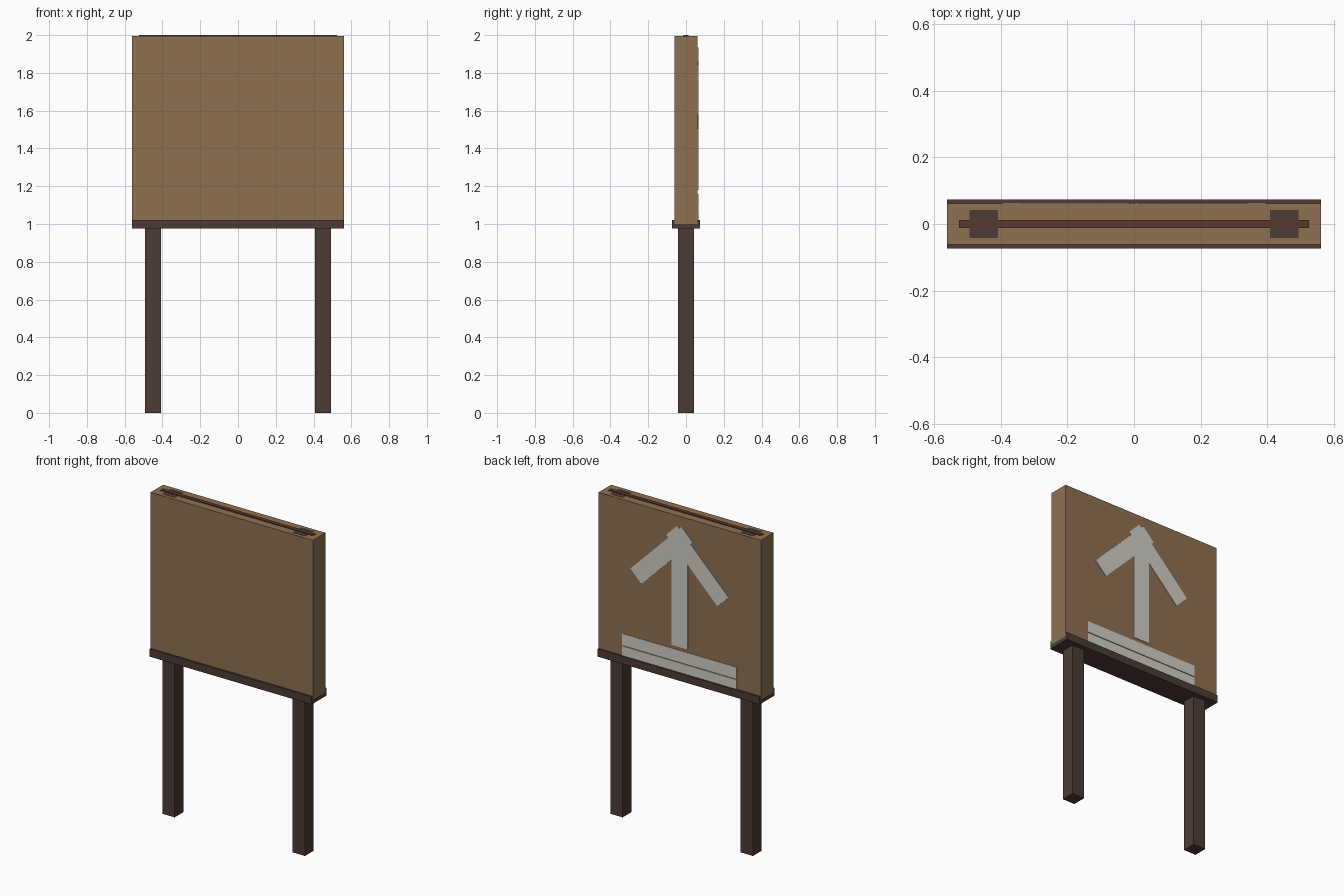
import bpy
import math

cube = bpy.data.objects.get("Cube")
if cube:
    bpy.data.objects.remove(cube, do_unlink=True)


def material(name, rgb):
    mat = bpy.data.materials.new(name)
    mat.use_nodes = True
    colour = (*rgb, 1)
    mat.diffuse_color = colour
    mat.node_tree.nodes["Principled BSDF"].inputs["Base Color"].default_value = colour
    return mat


wood = material("light brown wood", (0.275, 0.165, 0.083))
dark = material("dark brown wood", (0.074, 0.044, 0.035))
red_brown = material("red brown trim", (0.105, 0.04, 0.028))
white = material("off white paint", (0.64, 0.62, 0.56))


def box(name, centre, size, mat, tilt=0):
    """Box with the given centre and full size, turned about the y axis."""
    bpy.ops.mesh.primitive_cube_add(size=1, location=centre)
    obj = bpy.context.object
    obj.name = name
    obj.scale = size
    bpy.ops.object.transform_apply(location=False, rotation=False, scale=True)
    obj.rotation_euler.y = tilt
    obj.data.materials.append(mat)
    return obj


def span(name, x, y, z, mat):
    """Box given by its (low, high) limits on each axis."""
    limits = (x, y, z)
    return box(name, [(a + b) / 2 for a, b in limits], [b - a for a, b in limits], mat)


WIDTH = 0.56      # half width of the board
DEPTH = 0.062     # half depth of the board
RAIL = 0.074      # half depth of the rail

# Board and the thin strip along its top
span("board", (-WIDTH, WIDTH), (-DEPTH, DEPTH), (1.0, 1.995), wood)
span("top_strip", (-0.525, 0.525), (-0.012, 0.012), (1.97, 2.0), red_brown)

# Channel-shaped rail under the board
span("rail_base", (-WIDTH, WIDTH), (-RAIL, RAIL), (0.975, 1.0), dark)
span("rail_front_lip", (-WIDTH, WIDTH), (-RAIL, -DEPTH), (1.0, 1.022), dark)
span("rail_back_lip", (-WIDTH, WIDTH), (DEPTH, RAIL), (1.0, 1.022), dark)

# Posts run up through the board and show at its top
for side, x in (("left", 0.45), ("right", -0.45)):
    span(side + "_post", (x - 0.0425, x + 0.0425), (-0.0425, 0.0425), (0, 1.996), dark)

# Painted arrow on the back: shaft and two slanted arms
paint = (DEPTH - 0.001, DEPTH + 0.003)
span("arrow_shaft", (-0.056, 0.056), paint, (1.18, 1.86), white)
for side, sign in (("left", 1), ("right", -1)):
    box(side + "_arrow_arm", (sign * 0.1235, sum(paint) / 2, 1.719),
        (0.5, paint[1] - paint[0], 0.108), white, sign * math.pi / 4)

# Two painted bars below the arrow
for name, z in (("upper_bar", (1.088, 1.159)), ("lower_bar", (1.01, 1.081))):
    span(name, (-0.395, 0.395), paint, z, white)
